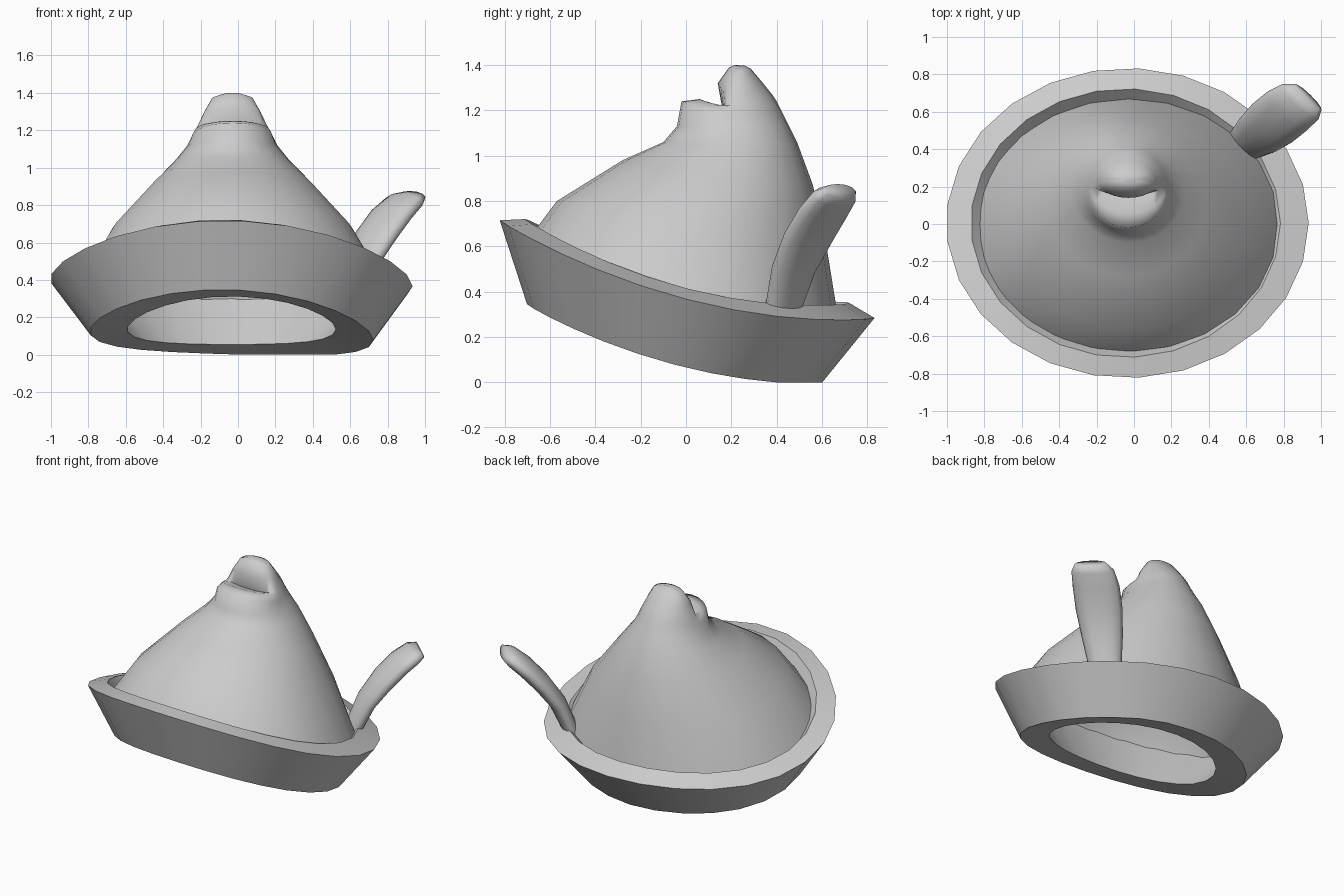
import bpy, bmesh, math
from mathutils import Vector

if "Cube" in bpy.data.objects:
    bpy.data.objects.remove(bpy.data.objects["Cube"])

grey = bpy.data.materials.new("light grey felt")
grey.diffuse_color = (0.6, 0.6, 0.6, 1)
grey.use_nodes = True
grey.node_tree.nodes["Principled BSDF"].inputs["Base Color"].default_value = grey.diffuse_color
BRIM_SEG, CROWN_SEG = 25, 24


def loft(name, rings, close_loop=False, caps=(False, False), angle=35):
    """Skin a list of equal-length closed rings."""
    bm = bmesh.new()
    loops = [[bm.verts.new(p) for p in ring] for ring in rings]
    pairs = list(zip(loops, loops[1:]))
    if close_loop:
        pairs.append((loops[-1], loops[0]))
    for a, b in pairs:
        n = len(a)
        for i in range(n):
            j = (i + 1) % n
            bm.faces.new((a[i], a[j], b[j], b[i]))
    if caps[0]:
        bm.faces.new(loops[0][::-1])
    if caps[1]:
        bm.faces.new(loops[-1])
    bmesh.ops.recalc_face_normals(bm, faces=bm.faces)
    me = bpy.data.meshes.new(name)
    bm.to_mesh(me)
    bm.free()
    me.materials.append(grey)
    ob = bpy.data.objects.new(name, me)
    bpy.context.collection.objects.link(ob)
    bpy.context.view_layer.objects.active = ob
    ob.select_set(True)
    bpy.ops.object.shade_smooth_by_angle(angle=math.radians(angle))
    ob.select_set(False)
    return ob


# Brim: four curved, tilted ellipses joined into a thick upturned band
def brim_ring(x0, x1, y0, y1, c, b, a, roll):
    pts = []
    for i in range(BRIM_SEG):
        t = 2 * math.pi * i / BRIM_SEG
        x = (x0 + x1) / 2 + (x1 - x0) / 2 * 1.004 * math.cos(t)
        s = math.sin(t) * 1.004
        z = c - b * s + a * s * s - roll * x
        pts.append((x, (y0 + y1) / 2 + (y1 - y0) / 2 * s, max(z, 0)))
    return pts


loft("brim", [
    brim_ring(-0.79, 0.72, -0.70, 0.60, 0.100, 0.172, 0.073, 0.03),   # outer bottom
    brim_ring(-1.00, 0.93, -0.82, 0.83, 0.385, 0.215, 0.115, 0.02),   # outer top
    brim_ring(-0.87, 0.78, -0.71, 0.72, 0.430, 0.185, 0.105, 0.02),   # inner top
    brim_ring(-0.59, 0.52, -0.53, 0.42, 0.135, 0.128, 0.048, 0.0),    # inner bottom
], close_loop=True, angle=30)

# Crown: open cone of tilted rings, with a fold at the front near the tip
# (front y, front z, side y, side z, back y, back z, half width)
crown_rings = [
    (-0.69, 0.64, -0.01, 0.37, 0.67, 0.29, 0.810),
    (-0.57, 0.80, 0.02, 0.67, 0.62, 0.60, 0.645),
    (-0.28, 0.98, 0.13, 0.91, 0.56, 0.87, 0.430),
    (-0.10, 1.06, 0.19, 1.04, 0.49, 1.06, 0.305),
    (-0.04, 1.13, 0.20, 1.12, 0.45, 1.14, 0.240),
    (-0.02, 1.24, 0.18, 1.17, 0.42, 1.20, 0.215),
    (0.06, 1.25, 0.19, 1.20, 0.40, 1.24, 0.200),
    (0.16, 1.21, 0.20, 1.225, 0.38, 1.27, 0.185),
    (0.14, 1.32, 0.22, 1.30, 0.34, 1.32, 0.150),
    (0.19, 1.39, 0.235, 1.37, 0.285, 1.385, 0.110),
    (0.215, 1.40, 0.235, 1.395, 0.255, 1.40, 0.045),
]
rings = []
for fy, fz, sy, sz, by, bz, rx in crown_rings:
    ring = []
    for i in range(CROWN_SEG):
        t = 2 * math.pi * i / CROWN_SEG
        c = math.cos(t)
        ey, ez = (fy, fz) if c > 0 else (by, bz)
        k = abs(c)
        ring.append((-0.03 + rx * math.sin(t), sy + (ey - sy) * k, sz + (ez - sz) * k))
    rings.append(ring)
loft("crown", rings, caps=(False, True), angle=80)

# Feather: flattened curved blade tucked inside the brim
# (centre x, y, z, half width, half thickness)
path = [
    (0.53, 0.39, 0.14, 0.08, 0.04),
    (0.60, 0.43, 0.33, 0.105, 0.05),
    (0.66, 0.475, 0.50, 0.13, 0.055),
    (0.74, 0.54, 0.64, 0.148, 0.06),
    (0.82, 0.605, 0.75, 0.148, 0.06),
    (0.89, 0.655, 0.82, 0.135, 0.055),
    (0.93, 0.68, 0.845, 0.10, 0.035),
]
side = Vector((0.72, -0.69, 0)).normalized()
rings = []
for i, (x, y, z, w, h) in enumerate(path):
    a, b = path[max(i - 1, 0)], path[min(i + 1, len(path) - 1)]
    tangent = (Vector(b[:3]) - Vector(a[:3])).normalized()
    up = tangent.cross(side).normalized()
    rings.append([Vector((x, y, z)) + side * w * math.cos(t) + up * h * math.sin(t)
                  for t in (2 * math.pi * k / 12 for k in range(12))])
loft("feather", rings, caps=(True, True), angle=80)
